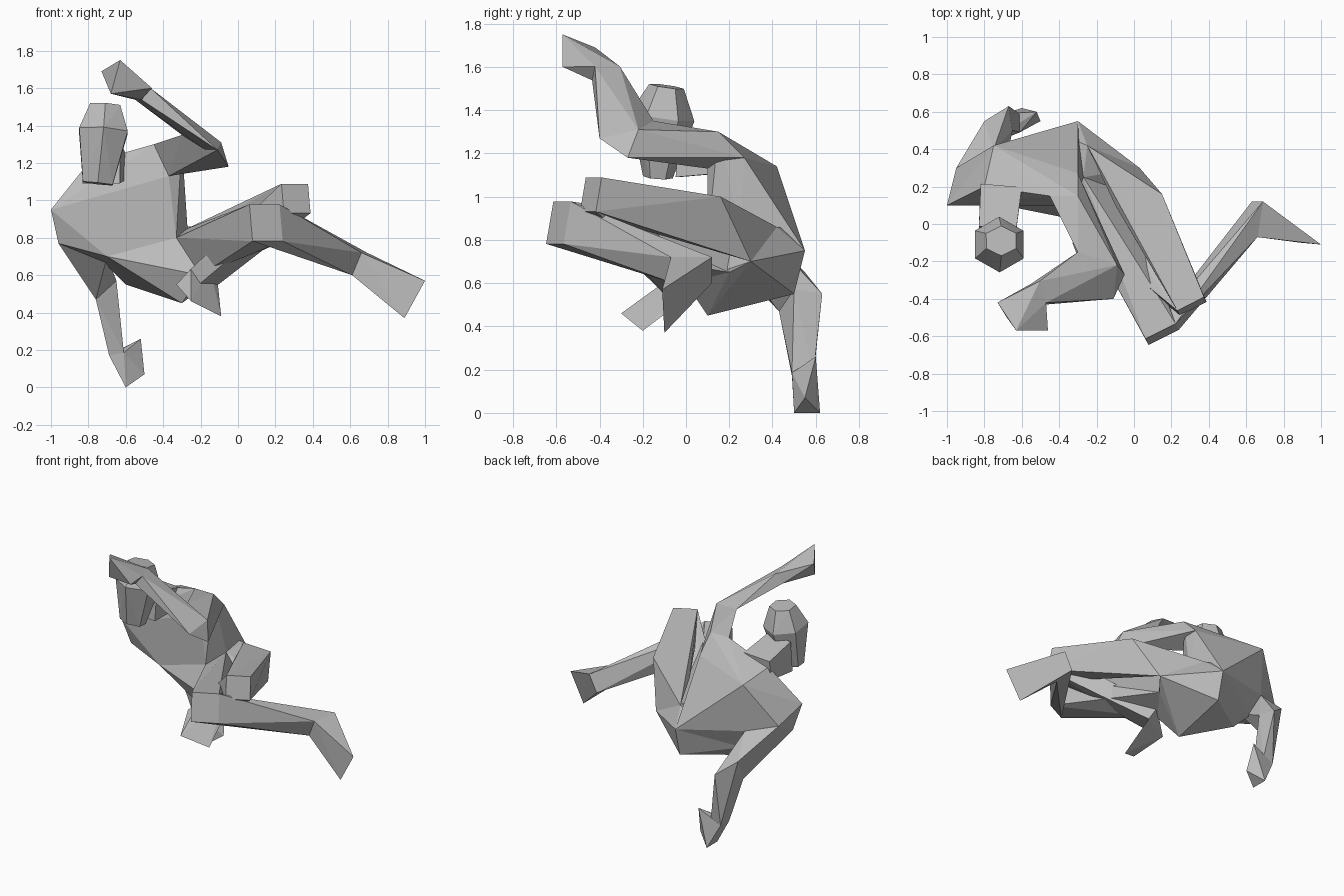
import bpy
import bmesh
from math import cos, sin, pi
from mathutils import Vector

cube = bpy.data.objects.get("Cube")
if cube:
    bpy.data.objects.remove(cube, do_unlink=True)

grey = bpy.data.materials.new("plain grey")
grey.use_nodes = True
grey.diffuse_color = (.5, .5, .5, 1)
shader = grey.node_tree.nodes["Principled BSDF"]
shader.inputs["Base Color"].default_value = grey.diffuse_color


def faceted(name, points):
    """Stretch a flat-faced skin over the given points."""
    bm = bmesh.new()
    for point in points:
        bm.verts.new(point)
    bmesh.ops.remove_doubles(bm, verts=bm.verts[:], dist=.001)
    result = bmesh.ops.convex_hull(bm, input=bm.verts[:])
    unused = {v for v in result["geom_interior"] + result["geom_unused"]
              if isinstance(v, bmesh.types.BMVert)}
    bmesh.ops.delete(bm, geom=list(unused), context="VERTS")
    bmesh.ops.recalc_face_normals(bm, faces=bm.faces[:])
    mesh = bpy.data.meshes.new(name)
    bm.to_mesh(mesh)
    bm.free()
    mesh.materials.append(grey)
    part = bpy.data.objects.new(name, mesh)
    bpy.context.collection.objects.link(part)


def ring(centre, direction, width, height, sides):
    """Polygon across a bone; width is level and height is at right angles to it."""
    direction = direction.normalized()
    steep = abs(direction.z) > .9
    across = direction.cross(Vector((0, steep, not steep))).normalized()
    lift = across.cross(direction)
    reach = 1 / cos(pi / sides)
    angles = [(i + .5) * 2 * pi / sides for i in range(sides)]
    return [centre + reach * (across * width * cos(a) + lift * height * sin(a))
            for a in angles]


def limb(names, *sections, sides=4):
    """Chain of tapered bones that share the section at each joint.

    A section is a list of corners, or a centre with half width and half height,
    which is cut square to the bone ending there.
    """
    centres = []
    for section in sections:
        if isinstance(section, list):
            total = sum((Vector(p) for p in section), Vector())
            centres.append(total / len(section))
        else:
            centres.append(Vector(section[0]))
    outlines = []
    for i, section in enumerate(sections):
        if isinstance(section, list):
            outlines.append(section)
        else:
            end = max(i, 1)
            direction = centres[end] - centres[end - 1]
            outlines.append(ring(centres[i], direction, *section[1:], sides))
    for name, start, finish in zip(names, outlines, outlines[1:]):
        faceted(name, start + finish)


# Sockets where the limbs grow out of the torso
left_shoulder = [(-.45, .15, 1.3), (-.3, .15, 1.3), (-.3, .27, 1.18), (-.37, .1, 1.13)]
right_shoulder = [(-.96, .15, .77), (-.95, .3, .85), (-.75, .4, .8), (-.7, .25, .7)]
left_hip = [(-.25, .42, .86), (.03, .3, .7), (.15, .16, 1), (-.1, .1, .9)]
right_hip = [(-.33, .1, .8), (-.27, .25, .85), (-.2, 0, .6), (-.05, .2, .65)]

# Torso
waist = [(-.45, .5, .85), (-.3, .55, .75), (-.7, .1, .7), (-.7, .35, .65)]
waist += right_hip[:2]
collar = [(-1, .1, .95), (-.8, .2, 1.2), (-.75, .42, 1.14)]
seat = [(-.3, .5, .55), (-.6, .3, .55), (-.3, .1, .45)]
faceted("chest", collar + left_shoulder + right_shoulder + waist)
faceted("pelvis", waist + seat + right_hip + left_hip[:2])

# Head and neck
limb(["skull", "face"],
     ((-.71, -.09, 1.51), .08, .07),
     ((-.72, -.11, 1.37), .13, .13),
     ((-.75, -.13, 1.09), .08, .06), sides=6)
limb(["neck"],
     ((-.73, -.03, 1.2), .1, .11),
     ((-.71, .2, 1.18), .11, .07))

# Raised left arm
limb(["left_upper_arm", "left_forearm", "left_hand"],
     left_shoulder,
     [(-.09, -.22, 1.31), (-.05, -.27, 1.18), (-.11, -.4, 1.27), (-.3, -.15, 1.35)],
     ((-.51, -.37, 1.57), .06, .04),
     [(-.73, -.42, 1.69), (-.63, -.57, 1.75), (-.46, -.57, 1.6), (-.68, -.5, 1.57)])

# Supporting right arm
limb(["right_upper_arm", "right_forearm", "right_hand"],
     right_shoulder,
     [(-.8, .55, .65), (-.67, .63, .55), (-.65, .5, .57), (-.76, .43, .47)],
     ((-.65, .54, .18), .04, .05),
     [(-.6, .5, 0), (-.6, .62, 0), (-.5, .55, .07), (-.52, .6, .26)])

# Right leg, extended across the front; the foot ends in a thin edge
limb(["right_thigh", "right_shin", "right_foot"],
     right_hip,
     ((.15, -.59, .88), .09, .1),
     [(.66, -.07, .72), (.69, .12, .72), (.63, .12, .6), (.61, -.06, .6)],
     [(1, -.11, .57), (.89, -.1, .37)])

# Left leg, folded under the body
limb(["left_thigh", "left_shin", "left_foot"],
     left_hip,
     ((.31, -.44, 1.01), .08, .08),
     ((-.18, -.02, .59), .08, .05),
     [(-.33, -.1, .55), (-.25, -.3, .46), (-.09, -.2, .38)])
